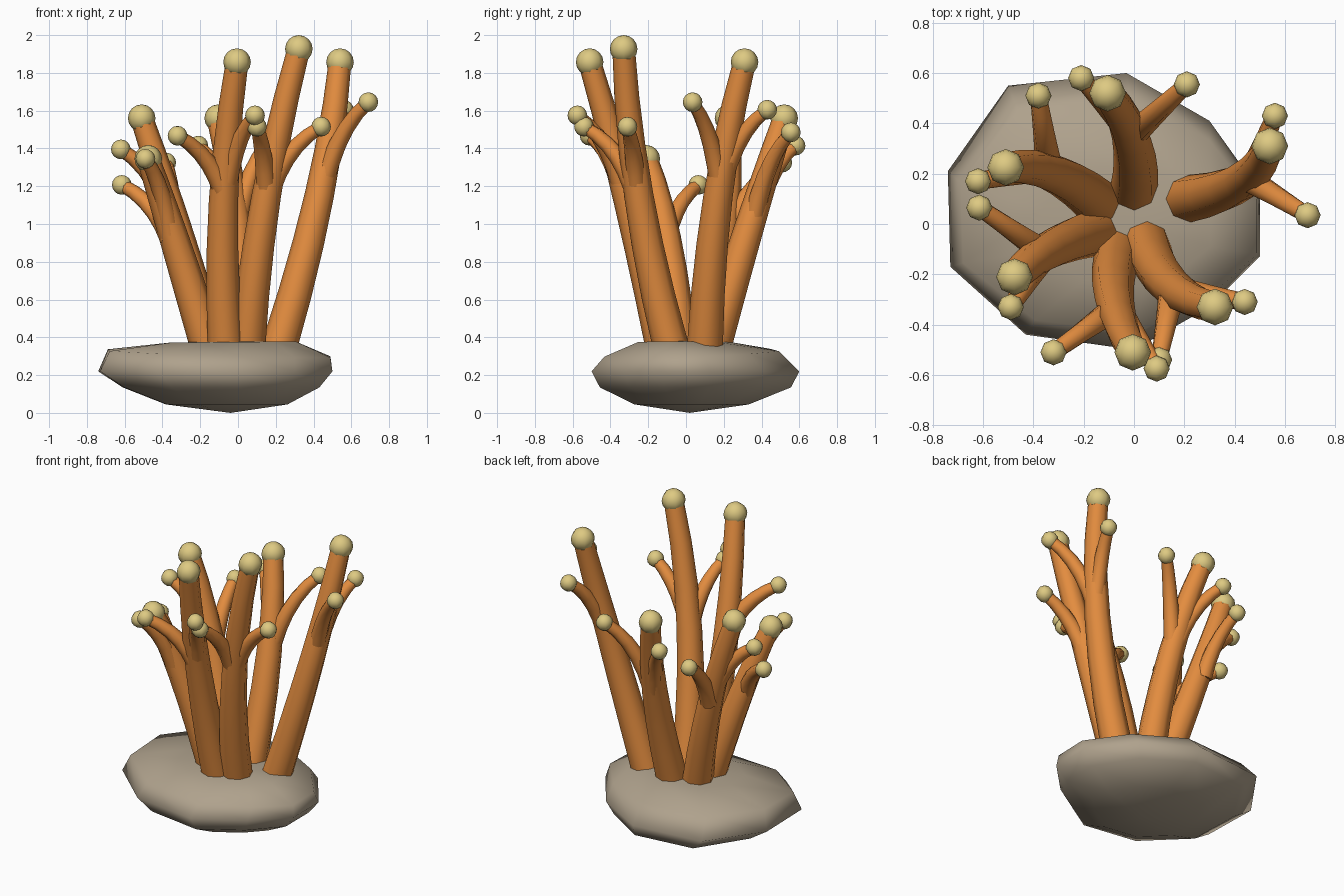
import bpy, bmesh, math
from mathutils import Vector

if "Cube" in bpy.data.objects:
    bpy.data.objects.remove(bpy.data.objects["Cube"])


def material(name, rgb):
    m = bpy.data.materials.new(name)
    m.diffuse_color = (*rgb, 1)
    m.use_nodes = True
    m.node_tree.nodes["Principled BSDF"].inputs["Base Color"].default_value = m.diffuse_color
    return m


ORANGE = material("orange_stalk", (0.77, 0.265, 0.05))
YELLOW = material("pale_yellow_tip", (0.73, 0.59, 0.225))
STONE = material("grey_brown_stone", (0.43, 0.36, 0.265))


def finish(bm, name, mat, angle):
    bmesh.ops.recalc_face_normals(bm, faces=bm.faces[:])
    me = bpy.data.meshes.new(name)
    bm.to_mesh(me)
    bm.free()
    me.materials.append(mat)
    ob = bpy.data.objects.new(name, me)
    bpy.context.collection.objects.link(ob)
    bpy.ops.object.select_all(action='DESELECT')
    ob.select_set(True)
    bpy.context.view_layer.objects.active = ob
    bpy.ops.object.shade_smooth_by_angle(angle=math.radians(angle))
    return ob


def bridge(bm, rings):
    for a, b in zip(rings, rings[1:]):
        n = len(a)
        for i in range(n):
            bm.faces.new((a[i], a[(i + 1) % n], b[(i + 1) % n], b[i]))


def tube(name, a, c, b, radii, steps, sides=8):
    """Tapered tube along a quadratic curve a-c-b, capped at both ends."""
    bm = bmesh.new()
    rings = []
    for s in range(steps + 1):
        t = s / steps
        p = a * (1 - t) ** 2 + c * 2 * t * (1 - t) + b * t * t
        d = ((c - a) * (1 - t) + (b - c) * t).normalized()
        u = Vector((0, 1, 0)).cross(d).normalized()
        v = d.cross(u)
        r = radii[0] + (radii[1] - radii[0]) * t
        rings.append([bm.verts.new(p + r * (u * math.cos(k) + v * math.sin(k)))
                      for k in (math.tau * i / sides for i in range(sides))])
    bridge(bm, rings)
    bm.faces.new(rings[0])
    bm.faces.new(rings[-1])
    finish(bm, name, ORANGE, 50)


def ball(name, p, r):
    bm = bmesh.new()
    bmesh.ops.create_uvsphere(bm, u_segments=8, v_segments=8, radius=r)
    bmesh.ops.translate(bm, verts=bm.verts[:], vec=p)
    finish(bm, name, YELLOW, 50)


# Base stone: one irregular outline, resized and shifted at several heights
outline = [(-0.74, 0.21), (-0.5, 0.55), (-0.03, 0.6), (0.3, 0.41), (0.5, 0.13),
           (0.5, -0.13), (0.3, -0.33), (0.0, -0.5), (-0.43, -0.44), (-0.73, -0.17)]
# z, centre x, centre y, scale x, scale y, tilt of z along x and y
levels = [(0.045, -0.06, 0.03, 0.52, 0.55, 0, 0),
          (0.135, -0.09, 0.05, 0.84, 0.92, 0, 0),
          (0.22, -0.12, 0.05, 1.0, 1.0, 0, 0),
          (0.315, -0.10, 0.03, 0.95, 0.84, -0.03, 0.03),
          (0.375, -0.03, -0.01, 0.54, 0.44, 0.01, 0)]
bm = bmesh.new()
rings = []
for z, cx, cy, sx, sy, tx, ty in levels:
    ring = []
    for x, y in outline:
        x, y = (x + 0.12) * sx, (y - 0.05) * sy
        ring.append(bm.verts.new((cx + x, cy + y, z + tx * x + ty * y)))
    rings.append(ring)
bridge(bm, rings)
for ring, p in ((rings[0], (-0.04, 0.02, 0.0)), (rings[-1], (0.0, 0.0, 0.38))):
    tip = bm.verts.new(p)
    for i in range(len(ring)):
        bm.faces.new((ring[i], ring[(i + 1) % len(ring)], tip))
finish(bm, "base_stone", STONE, 180)

# Stalks: foot, middle, tip, then (start, end) of each side branch
stalks = [
    ((-0.148, 0.09), (-0.33, 0.205, 1.0), (-0.51, 0.225, 1.56),
     [((-0.34, 0.24, 0.98), (-0.38, 0.51, 1.325)),
      ((-0.36, 0.22, 1.05), (-0.62, 0.17, 1.395))]),
    ((0.0, 0.145), (-0.01, 0.34, 1.0), (-0.105, 0.52, 1.56),
     [((0.0, 0.36, 1.03), (0.21, 0.555, 1.485)),
      ((-0.02, 0.37, 1.03), (-0.21, 0.58, 1.415))]),
    ((0.218, 0.1), (0.43, 0.17, 1.15), (0.54, 0.31, 1.857),
     [((0.45, 0.18, 1.2), (0.69, 0.035, 1.645)),
      ((0.46, 0.19, 1.22), (0.56, 0.43, 1.605))]),
    ((0.05, -0.08), (0.15, -0.25, 1.15), (0.322, -0.33, 1.927),
     [((0.17, -0.26, 1.18), (0.44, -0.31, 1.515)),
      ((0.15, -0.28, 1.2), (0.10, -0.54, 1.515))]),
    ((-0.065, -0.12), (-0.077, -0.305, 1.12), (-0.005, -0.51, 1.857),
     [((-0.08, -0.34, 1.18), (-0.32, -0.51, 1.467)),
      ((-0.06, -0.34, 1.2), (0.09, -0.575, 1.575))]),
    ((-0.158, -0.035), (-0.34, -0.105, 0.93), (-0.475, -0.21, 1.345),
     [((-0.36, -0.11, 0.92), (-0.615, 0.065, 1.207)),
      ((-0.36, -0.13, 0.95), (-0.49, -0.33, 1.345))]),
]

for i, (foot, middle, tip, branches) in enumerate(stalks, 1):
    a, m, b = Vector((*foot, 0.35)), Vector(middle), Vector(tip)
    tube(f"stalk_{i}", a, m * 2 - (a + b) / 2, b, (0.095, 0.06), 6)
    ball(f"stalk_tip_{i}", b, 0.073)
    for j, (s, e) in enumerate(branches, 1):
        s, e = Vector(s), Vector(e)
        d = e - s
        # side branch rises first, then bends outward
        c = s + Vector((d.x * 0.33, d.y * 0.33, d.z * 0.7))
        tube(f"branch_{i}_{j}", s, c, e, (0.054, 0.034), 5)
        ball(f"branch_tip_{i}_{j}", e, 0.052)
